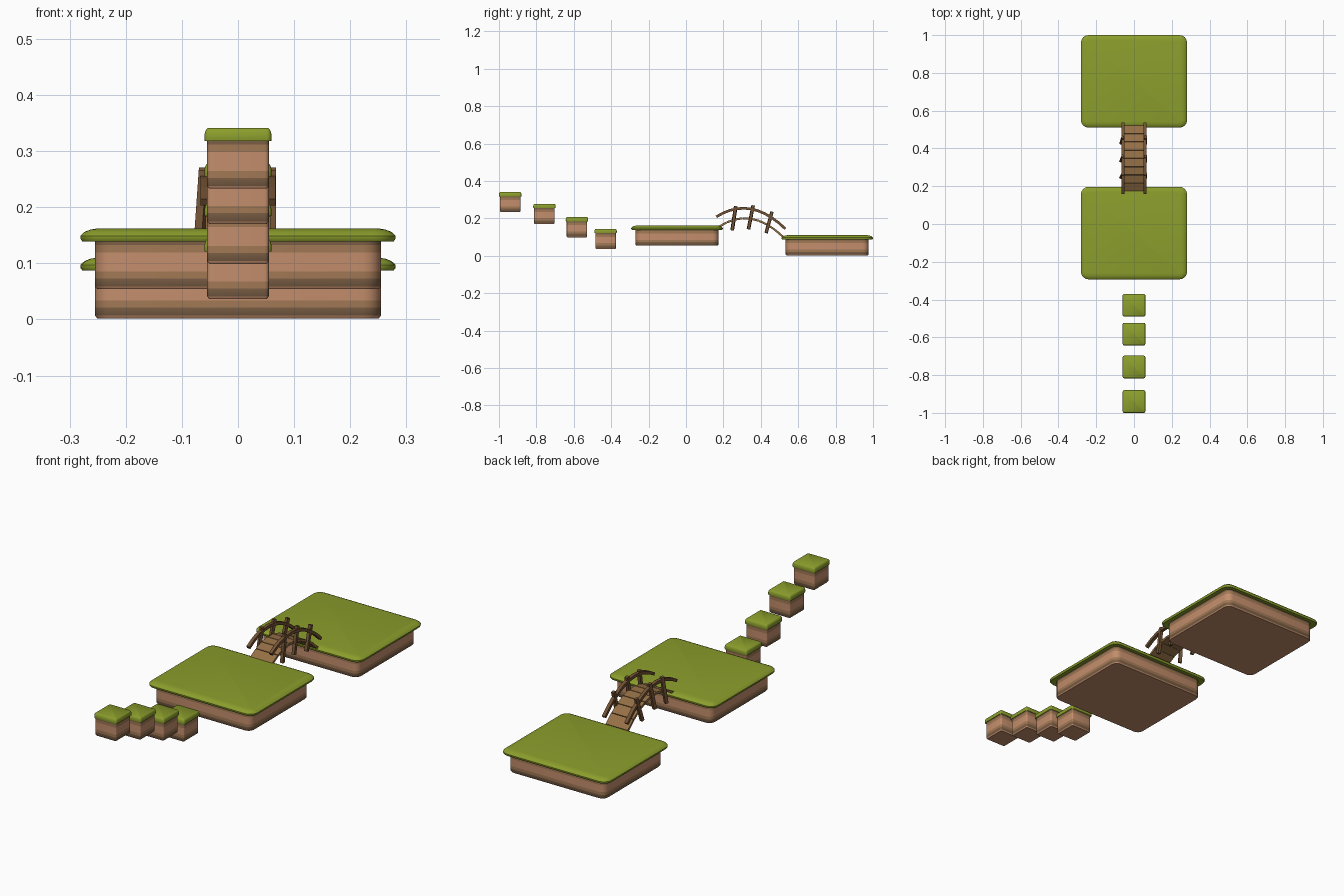
import bpy, bmesh
from math import sin, cos, pi, atan
from mathutils import Vector, Matrix

if "Cube" in bpy.data.objects:
    bpy.data.objects.remove(bpy.data.objects["Cube"])


def material(name, rgb):
    m = bpy.data.materials.new(name)
    m.diffuse_color = (*rgb, 1)
    m.use_nodes = True
    m.node_tree.nodes["Principled BSDF"].inputs["Base Color"].default_value = m.diffuse_color
    return m


GRASS = material("grass", (0.26, 0.34, 0.025))
CLAY = material("light_clay", (0.55, 0.27, 0.15))
TAN = material("tan_earth", (0.36, 0.19, 0.09))
BROWN = material("brown_earth", (0.20, 0.115, 0.06))
WOOD = material("plank_wood", (0.30, 0.16, 0.06))
DARK_WOOD = material("rail_wood", (0.17, 0.085, 0.035))


def finish(bm, name, mats, smooth=None):
    bmesh.ops.recalc_face_normals(bm, faces=bm.faces)
    me = bpy.data.meshes.new(name)
    bm.to_mesh(me)
    bm.free()
    for m in mats:
        me.materials.append(m)
    ob = bpy.data.objects.new(name, me)
    bpy.context.collection.objects.link(ob)
    if smooth:
        bpy.ops.object.select_all(action='DESELECT')
        ob.select_set(True)
        bpy.context.view_layer.objects.active = ob
        bpy.ops.object.shade_smooth_by_angle(angle=smooth)
    return ob


def loft(bm, rings, bands=None):
    loops = [[bm.verts.new(p) for p in r] for r in rings]
    n = len(loops[0])
    for k in range(len(loops) - 1):
        for i in range(n):
            j = (i + 1) % n
            f = bm.faces.new((loops[k][i], loops[k][j], loops[k + 1][j], loops[k + 1][i]))
            f.material_index = bands[k] if bands else 0
    bm.faces.new(loops[0][::-1]).material_index = bands[0] if bands else 0
    bm.faces.new(loops[-1]).material_index = bands[-1] if bands else 0


def rounded_rect(cy, hx, hy, r, z, seg=4):
    pts = []
    for q, (sx, sy) in enumerate(((1, 1), (-1, 1), (-1, -1), (1, -1))):
        for s in range(seg + 1):
            a = (q + s / seg) * pi / 2
            pts.append((sx * (hx - r) + r * cos(a), cy + sy * (hy - r) + r * sin(a), z))
    return pts


# Layered earth with a rounded grass cap
STRATA = [(0.05, 0), (0.2, 2), (0.33, 1), (0.5, 0), (0.68, 0), (0.82, 1), (1.0, 2)]


def floating_block(name, cy, top, dirt, grass, r, dirt_h, lip):
    hx, hy = dirt
    z0, z1 = top - 0.022 - dirt_h, top - 0.012
    bm = bmesh.new()
    rings, bands = [rounded_rect(cy, hx - 0.004, hy - 0.004, r - 0.004, z0)], []
    for t, b in STRATA:
        rings.append(rounded_rect(cy, hx, hy, r, z0 + t * (z1 - z0)))
        bands.append(b)
    loft(bm, rings, bands)
    finish(bm, name + "_earth", [CLAY, TAN, BROWN], 0.7)

    gx, gy = grass
    profile = [(1.0, -0.020), (0.5, -0.023), (0.12, -0.023), (0.0, -0.018),
               (0.0, -0.013), (0.25, -0.006), (0.6, -0.002), (1.0, 0)]
    bm = bmesh.new()
    loft(bm, [rounded_rect(cy, gx - f * lip, gy - f * lip, max(r * 1.25 - f * lip, 0.004), top + dz)
              for f, dz in profile])
    finish(bm, name + "_grass", [GRASS], 0.7)


# Two large islands
for name, cy, top in (("middle_island", -0.048, 0.162), ("back_island", 0.755, 0.110)):
    floating_block(name, cy, top, (0.255, 0.222), (0.281, 0.245), 0.032, 0.086, 0.03)

# Rising stepping blocks
for i, (cy, top) in enumerate(((-0.43, 0.144), (-0.583, 0.207), (-0.757, 0.278), (-0.94, 0.341))):
    floating_block(f"step_block_{i + 1}", cy, top, (0.055, 0.055), (0.060, 0.060), 0.007, 0.086, 0.006)


# Bridge arcs
def deck_z(y):
    return 0.158 + 0.359 * (y - 0.18) - 2.37 * (y - 0.18) * (y - 0.297)


def rail_z(y):
    return 0.206 + 0.31 * (y - 0.158) - 2.18 * (y - 0.158) * (y - 0.313)


# Deck planks
planks, y0, y1 = 8, 0.175, 0.518
bm = bmesh.new()
for i in range(planks):
    a = y0 + (y1 - y0) * i / planks
    b = y0 + (y1 - y0) * (i + 1) / planks
    dy, dz = b - a, deck_z(b) - deck_z(a)
    length = (dy * dy + dz * dz) ** 0.5
    m = (Matrix.Translation((0, (a + b) / 2, (deck_z(a) + deck_z(b)) / 2))
         @ Matrix.Rotation(atan(dz / dy), 4, 'X')
         @ Matrix.Diagonal((0.116, length - 0.002, 0.011, 1)))
    bmesh.ops.create_cube(bm, size=1, matrix=m)
finish(bm, "bridge_planks", [WOOD])


# Handrails
for side, s in (("left", -1), ("right", 1)):
    bm = bmesh.new()
    rings = []
    for i in range(11):
        y = 0.162 + 0.37 * i / 10
        slope = (rail_z(y + 0.001) - rail_z(y - 0.001)) / 0.002
        n = Vector((0, -slope, 1)).normalized() * 0.007
        c = Vector((s * 0.059, y, rail_z(y)))
        w = Vector((0.008, 0, 0))
        rings.append([c - w - n, c + w - n, c + w + n, c - w + n])
    loft(bm, rings)
    finish(bm, f"bridge_{side}_rail", [DARK_WOOD])

    # Leaning posts
    for k, (lo, hi) in enumerate((((0.247, 0.136), (0.266, 0.265)),
                                  ((0.334, 0.142), (0.359, 0.269)),
                                  ((0.428, 0.122), (0.460, 0.236)))):
        p0 = Vector((-0.069 if s < 0 else 0.060, *lo))
        p1 = Vector((s * 0.060, *hi))
        d = p1 - p0
        bm = bmesh.new()
        m = Matrix.Translation((p0 + p1) / 2) @ d.to_track_quat('Z', 'Y').to_matrix().to_4x4()
        bmesh.ops.create_cube(bm, size=1, matrix=m @ Matrix.Diagonal((0.015, 0.015, d.length, 1)))
        finish(bm, f"bridge_{side}_post_{k + 1}", [DARK_WOOD])
